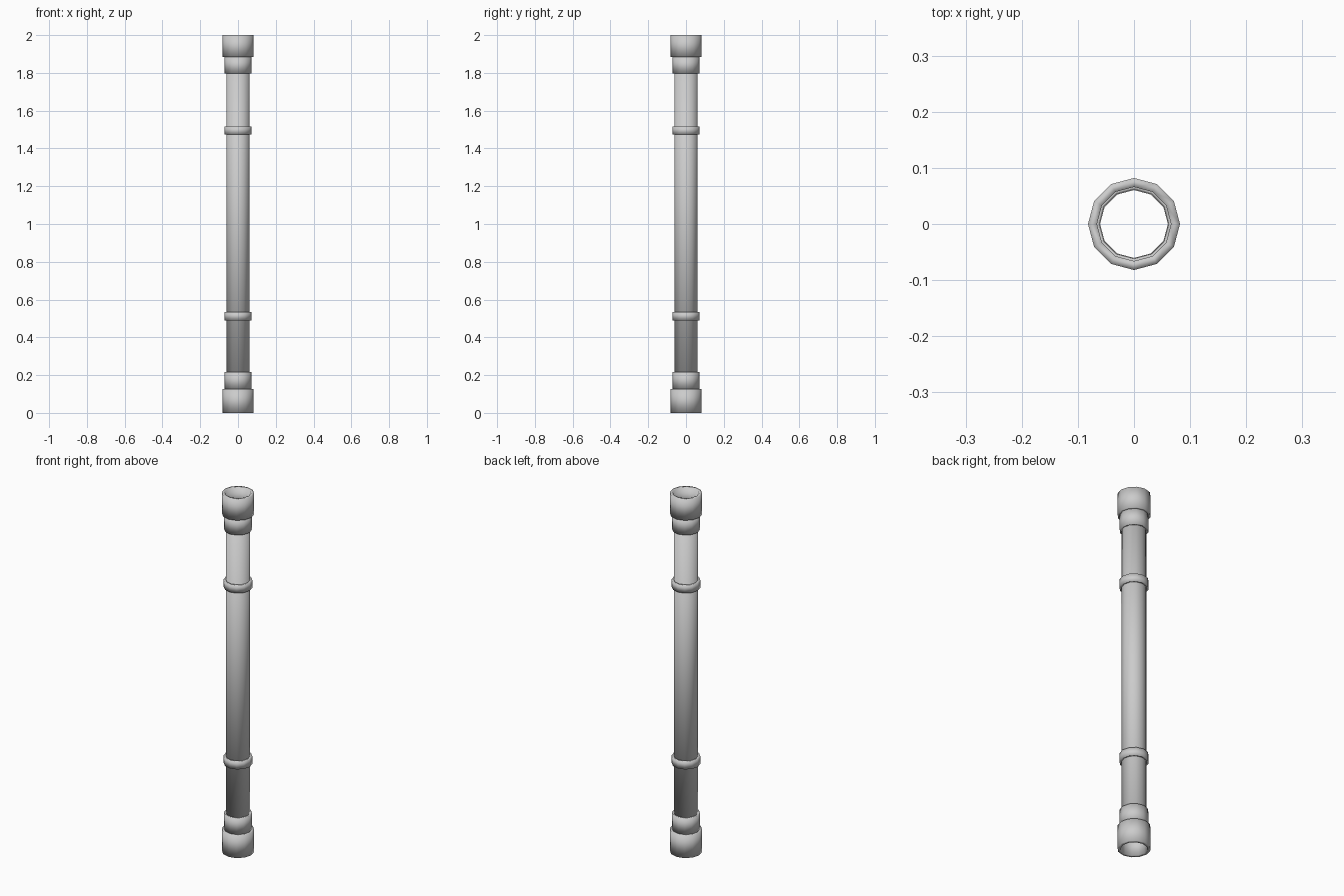
import bpy
import bmesh
from math import cos, sin, tau

SIDES = 12

cube = bpy.data.objects.get("Cube")
if cube:
    bpy.data.objects.remove(cube, do_unlink=True)

GREY = (0.6, 0.6, 0.6, 1.0)
metal = bpy.data.materials.new("grey_metal")
metal.use_nodes = True
metal.diffuse_color = GREY
metal.node_tree.nodes["Principled BSDF"].inputs["Base Color"].default_value = GREY


def tube(name, outer, inner, low, high):
    """Hollow twelve-sided tube, smooth shaded all over."""
    bm = bmesh.new()
    loops = []
    for radius, z in ((outer, low), (outer, high), (inner, high), (inner, low)):
        loops.append([bm.verts.new((radius * cos(tau * i / SIDES),
                                    radius * sin(tau * i / SIDES), z))
                      for i in range(SIDES)])
    for k, a in enumerate(loops):
        b = loops[(k + 1) % len(loops)]
        for i in range(SIDES):
            j = (i + 1) % SIDES
            bm.faces.new((a[i], a[j], b[j], b[i])).smooth = True
    bmesh.ops.recalc_face_normals(bm, faces=bm.faces)
    mesh = bpy.data.meshes.new(name)
    bm.to_mesh(mesh)
    bm.free()
    mesh.materials.append(metal)
    obj = bpy.data.objects.new(name, mesh)
    bpy.context.collection.objects.link(obj)


# Long main pipe
tube("pipe", 0.062, 0.0605, 0.125, 1.884)

# Bands around the pipe
tube("lower_band", 0.0725, 0.0615, 0.49, 0.534)
tube("upper_band", 0.0725, 0.0615, 1.473, 1.516)

# Stepped sockets at both ends
tube("lower_sleeve", 0.071, 0.0615, 0.125, 0.217)
tube("upper_sleeve", 0.071, 0.0615, 1.796, 1.884)
tube("lower_collar", 0.082, 0.066, 0.0, 0.126)
tube("upper_collar", 0.082, 0.066, 1.883, 2.0)
